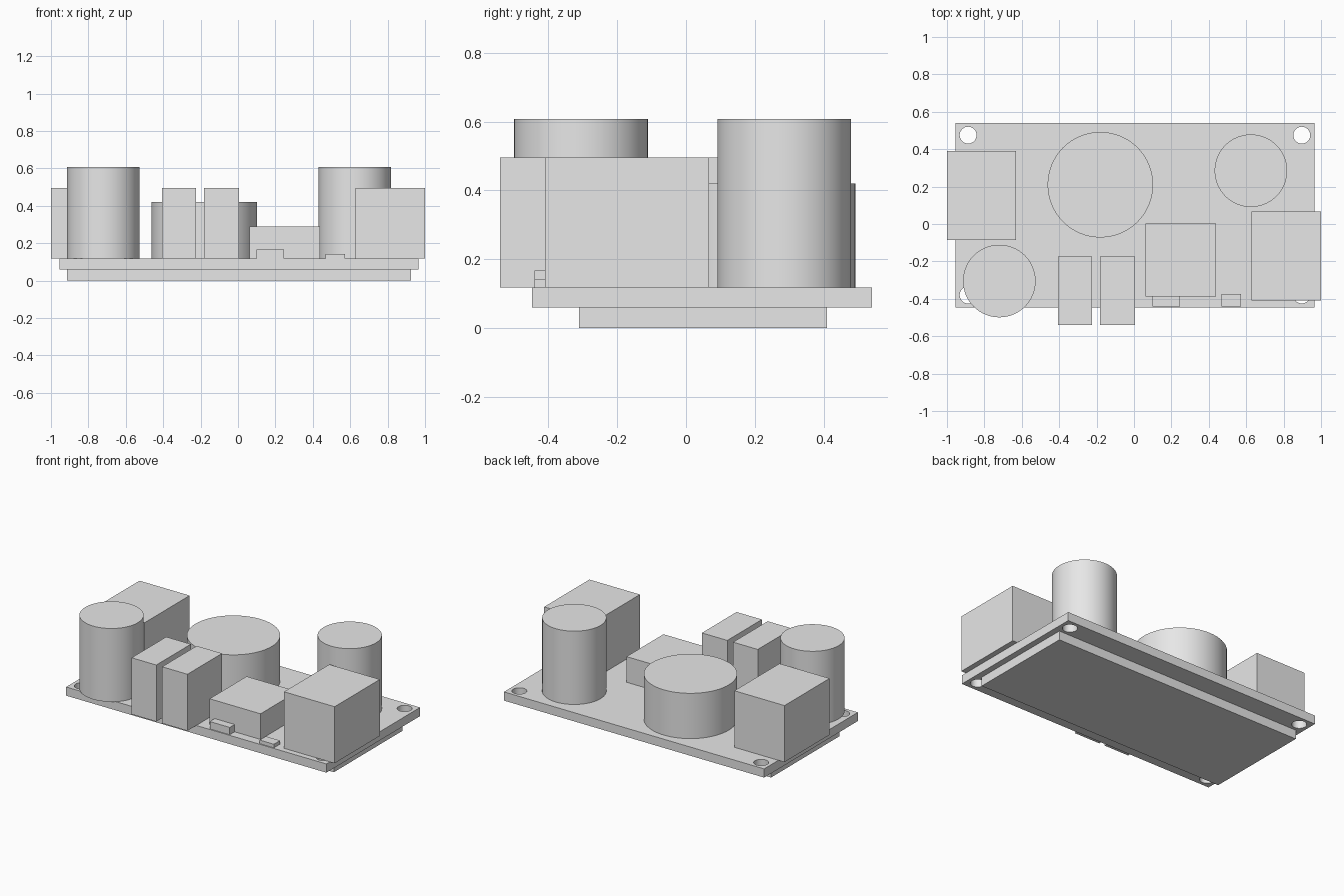
import bpy
import math

cube = bpy.data.objects.get("Cube")
if cube:
    bpy.data.objects.remove(cube, do_unlink=True)

grey = bpy.data.materials.new("plain_grey")
grey.use_nodes = True
grey.diffuse_color = (0.8, 0.8, 0.8, 1)
for node in grey.node_tree.nodes:
    if node.type == 'BSDF_PRINCIPLED':
        node.inputs["Base Color"].default_value = grey.diffuse_color

BOARD_BOTTOM, BOARD_TOP = 0.06, 0.118


def block(name, x, y, z):
    """Box given by its (low, high) range on each axis."""
    bpy.ops.mesh.primitive_cube_add(size=1, location=[sum(r) / 2 for r in (x, y, z)])
    ob = bpy.context.object
    ob.name = name
    ob.scale = [r[1] - r[0] for r in (x, y, z)]
    bpy.ops.object.transform_apply(location=False, rotation=False, scale=True)
    ob.data.materials.append(grey)
    return ob


def cylinder(name, x, y, radius, z):
    """Upright cylinder with a smooth wall and sharp rims."""
    bpy.ops.mesh.primitive_cylinder_add(vertices=64, radius=radius, depth=z[1] - z[0],
                                        location=(x, y, sum(z) / 2))
    ob = bpy.context.object
    ob.name = name
    ob.data.materials.append(grey)
    bpy.ops.object.shade_smooth_by_angle(angle=math.radians(30))
    return ob


# Circuit board and the plate beneath it
block("bottom_plate", (-0.915, 0.925), (-0.31, 0.41), (0, BOARD_BOTTOM))
board = block("circuit_board", (-0.955, 0.965), (-0.447, 0.54), (BOARD_BOTTOM, BOARD_TOP))

# Mounting holes through the four corners
for x in (-0.887, 0.897):
    for y in (-0.38, 0.475):
        cutter = cylinder("hole_cutter", x, y, 0.045, (0, 0.2))
        cutter.hide_render = True
        mod = board.modifiers.new("mounting_hole", 'BOOLEAN')
        mod.operation = 'DIFFERENCE'
        mod.solver = 'EXACT'
        mod.object = cutter
        bpy.ops.object.select_all(action='DESELECT')
        board.select_set(True)
        bpy.context.view_layer.objects.active = board
        bpy.ops.object.modifier_apply(modifier=mod.name)
        bpy.data.objects.remove(cutter, do_unlink=True)
bpy.ops.object.shade_smooth_by_angle(angle=math.radians(30))

# Round parts: coil and capacitors
for name, x, y, radius, top in (
    ("coil", -0.18, 0.21, 0.282, 0.42),
    ("left_capacitor", 0.625, 0.285, 0.194, 0.607),
    ("right_capacitor", -0.72, -0.305, 0.194, 0.607),
):
    cylinder(name, x, y, radius, (BOARD_TOP, top))

# Box parts: terminals, trimmers, converter and chips
for name, x, y, top in (
    ("right_terminal", (-1, -0.63), (-0.085, 0.39), 0.495),
    ("left_terminal", (0.627, 1), (-0.41, 0.067), 0.495),
    ("right_trimmer", (-0.407, -0.225), (-0.54, -0.175), 0.495),
    ("left_trimmer", (-0.182, 0.005), (-0.54, -0.175), 0.495),
    ("converter", (0.062, 0.438), (-0.388, 0.002), 0.289),
    ("large_chip", (0.1, 0.247), (-0.44, -0.388), 0.167),
    ("small_chip", (0.468, 0.573), (-0.44, -0.375), 0.142),
):
    block(name, x, y, (BOARD_TOP, top))
